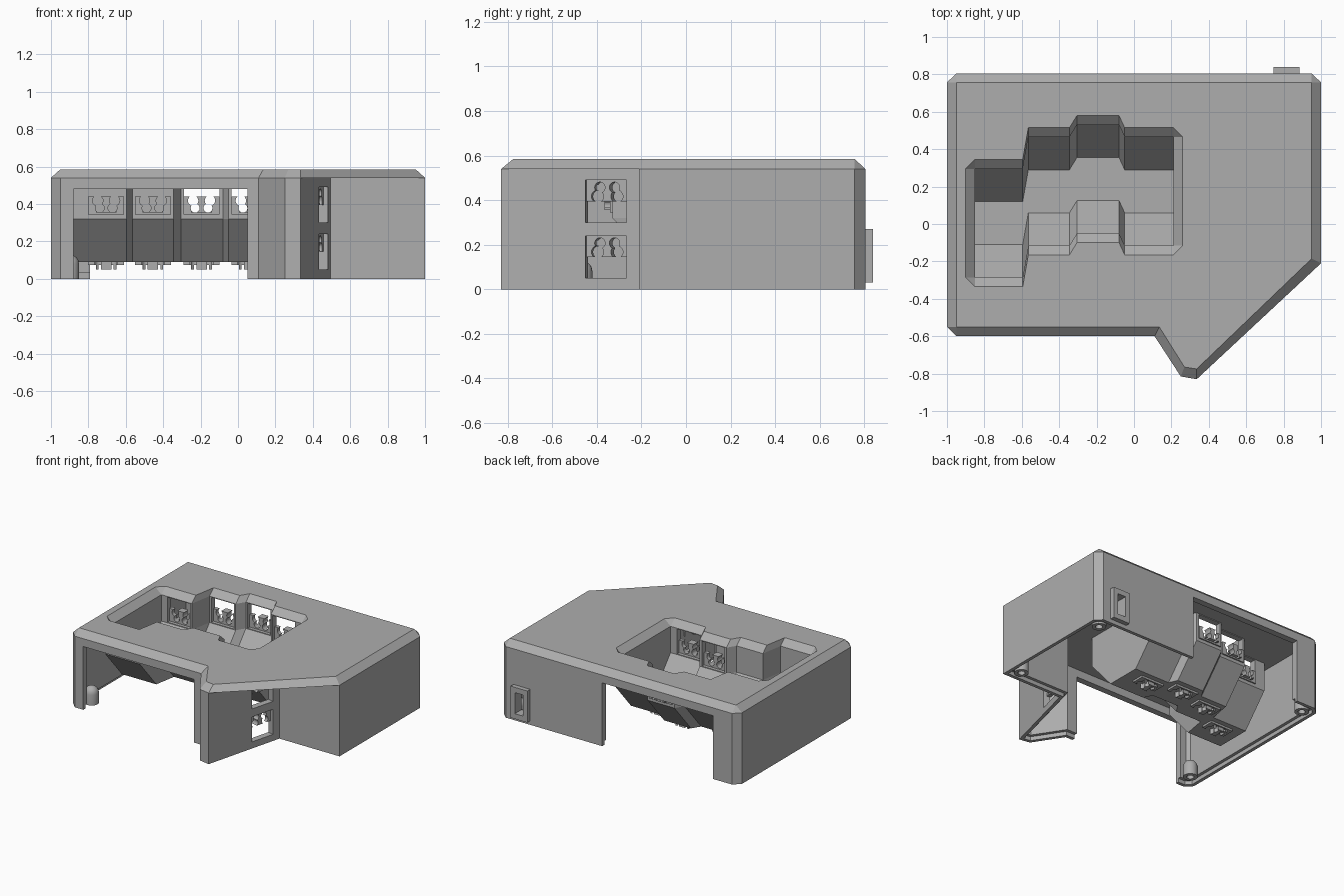
import bpy, bmesh, math
from mathutils import Matrix, Vector

if "Cube" in bpy.data.objects:
    bpy.data.objects.remove(bpy.data.objects["Cube"])

plastic = bpy.data.materials.new("grey_plastic")
plastic.use_nodes = True
GREY = (0.42, 0.42, 0.42, 1)
plastic.diffuse_color = GREY
plastic.node_tree.nodes["Principled BSDF"].inputs["Base Color"].default_value = GREY


def finish(bm, name):
    bmesh.ops.recalc_face_normals(bm, faces=bm.faces)
    mesh = bpy.data.meshes.new(name)
    bm.to_mesh(mesh)
    bm.free()
    mesh.materials.append(plastic)
    obj = bpy.data.objects.new(name, mesh)
    bpy.context.collection.objects.link(obj)
    return obj


def loft(name, loops):
    """Closed solid through a series of loops with equal point counts."""
    bm = bmesh.new()
    rings = [[bm.verts.new(p) for p in loop] for loop in loops]
    n = len(rings[0])
    for a, b in zip(rings, rings[1:]):
        for i in range(n):
            j = (i + 1) % n
            bm.faces.new((a[i], a[j], b[j], b[i]))
    bm.faces.new(rings[0])
    bm.faces.new(rings[-1])
    bmesh.ops.remove_doubles(bm, verts=bm.verts, dist=1e-5)
    return finish(bm, name)


def box(name, lo, hi, matrix=Matrix()):
    lo, hi = Vector(lo), Vector(hi)
    bm = bmesh.new()
    bmesh.ops.create_cube(bm, size=1)
    for v in bm.verts:
        v.co = matrix @ ((lo + hi) / 2 + v.co * (hi - lo))
    return finish(bm, name)


def cylinder(name, x, y, z0, z1, r):
    bm = bmesh.new()
    bmesh.ops.create_cone(bm, cap_ends=True, segments=24, radius1=r, radius2=r,
                          depth=z1 - z0, matrix=Matrix.Translation((x, y, (z0 + z1) / 2)))
    return finish(bm, name)


def combine(obj, others, operation="DIFFERENCE"):
    for other in others:
        mod = obj.modifiers.new("cut", "BOOLEAN")
        mod.operation, mod.solver, mod.object = operation, "EXACT", other
        bpy.context.view_layer.update()
        mesh = bpy.data.meshes.new_from_object(
            obj.evaluated_get(bpy.context.evaluated_depsgraph_get()))
        obj.modifiers.clear()
        obj.data = mesh
        bpy.data.objects.remove(other)


def inset(points, d):
    """Move every edge of a clockwise outline inward by d."""
    out = []
    for i, p in enumerate(points):
        p, a, b = Vector(p), Vector(points[i - 1]), Vector(points[(i + 1) % len(points)])
        n1, n2 = [Vector((e.y, -e.x)).normalized() for e in (p - a, b - p)]
        out.append(p + (n1 + n2) * d / (1 + n1.dot(n2)))
    return out


def at(points, z):
    return [(p[0], p[1], z) for p in points]


# Outlines, clockwise from the back right corner
EDGE, TOP = 0.54, 0.585
start = [(-1, 0.757), (-0.95, 0.805), (0.95, 0.805), (1, 0.757), (1, -0.21)]
end = [(0.335, -0.83), (0.25, -0.815), (0.11, -0.6), (-0.95, -0.6), (-1, -0.55)]
roof_low = start + end
roof_top = [(-0.95, 0.757)] * 2 + [(0.95, 0.757)] * 2 + [
    (0.95, -0.185), (0.335, -0.775), (0.27, -0.765), (0.135, -0.55)] + [(-0.95, -0.55)] * 2
wall_line = start + [(0.495, -0.21)] + end

# Finger columns: x start, x end, y shift
columns = [(-0.85, -0.595, -0.17), (-0.565, -0.345, 0), (-0.305, -0.08, 0.065), (-0.05, 0.21, 0)]
stations = [(x, c[2]) for c in columns for x in c[:2]]
x_min, x_max = stations[0][0], stations[-1][0]


def rim(grow):
    """Opening edge of the well, with cut corners as it grows."""
    back = [(x, 0.465 + dy + grow) for x, dy in stations]
    front = [(x, -0.115 + dy - grow) for x, dy in reversed(stations)]
    d0, d1 = stations[0][1], stations[-1][1]
    return (back + [(x_max + grow, 0.465 + d1), (x_max + grow, -0.115 + d1)] + front
            + [(x_min - grow, -0.115 + d0), (x_min - grow, 0.465 + d0)])


# Roof with chamfered edge and well opening
roof = loft("roof", [at(roof_low, EDGE), at(roof_top, TOP)])
combine(roof, [loft("rim_cutter", [at(rim(0), EDGE - 0.04), at(rim(0), EDGE),
                                   at(rim(0.075), EDGE + 0.0675)])])

# Outer walls with a base recess and the wide front and back openings
walls = loft("walls", [at(wall_line, 0), at(wall_line, EDGE)])
recess, inner = inset(wall_line, 0.025), inset(wall_line, 0.048)
combine(walls, [
    loft("cavity", [at(recess, -0.1), at(recess, 0.03), at(inner, 0.03), at(inner, 0.7)]),
    box("front_opening", (-0.88, -0.7, -0.1), (0.05, -0.5, 0.48)),
    box("back_opening", (-0.79, 0.7, -0.1), (0.14, 0.9, 0.48))])

# Finger well, a trough stepped from column to column
profile_in = [(0.465, 0.6), (0.465, 0.34), (0.29, 0.13), (0.06, 0.13), (-0.115, 0.34), (-0.115, 0.6)]
profile_out = [(0.51, EDGE), (0.51, 0.32), (0.31, 0.09), (0.04, 0.09), (-0.16, 0.32), (-0.16, EDGE)]


def trough(name, profile, side):
    places = [(x + (side if x == x_max else -side if x == x_min else 0), dy) for x, dy in stations]
    return loft(name, [[(x, y + dy, z) for y, z in profile] for x, dy in places])


well = trough("finger_well", profile_out, 0.035)
combine(well, [trough("well_cutter", profile_in, 0)])

# Switch socket: half plate and boss with two keyhole cut-outs
socket = box("switch_socket", (-0.096, 0, 0.025), (0.096, 0.096, 0.055))
combine(socket, [box("socket_boss", (-0.055, 0.0, 0.045), (0.055, 0.085, 0.08))], "UNION")
combine(socket, [cylinder("hole", s * x, y, -0.1, 0.2, r)
                 for s in (-1, 1) for x, y, r in ((0.045, 0.022, 0.028), (0.034, 0.062, 0.024))])


def frame(origin, across, up, depth):
    m = Matrix((across, up, depth)).transposed().to_4x4()
    m.translation = origin
    return m


right, up, back = Vector((1, 0, 0)), Vector((0, 0, 1)), Vector((0, 1, 0))
well_keys = []
for cx, (_, _, dy) in zip((-0.705, -0.455, -0.195, 0.06), columns):
    well_keys += [frame((cx, dy + 0.175, 0.13), right, back, -up),
                  frame((cx, dy + 0.465, 0.44), right, -up, back),
                  frame((cx, dy - 0.115, 0.44), right, -up, -back)]
foot, along = Vector((0.335, -0.83, 0)), Vector((0.16, 0.62, 0))
inward = Vector((-along.y, along.x, 0)).normalized()
thumb_keys = [frame(foot + along * ((y + 0.83) / along.y) + up * z, along.normalized(), up, inward)
              for y, z in ((-0.61, 0.275), (-0.36, 0.145), (-0.36, 0.395))]

for part, keys in ((well, well_keys), (walls, thumb_keys)):
    combine(part, [box("key_cutter", (-0.095, -0.095, -0.05), (0.095, 0.095, 0.1), k) for k in keys])
for k in well_keys + thumb_keys:
    bm = bmesh.new()
    bm.from_mesh(socket.data)
    bm.transform(k)
    finish(bm, "switch_socket")
bpy.data.objects.remove(socket)

# Cable port frame on the back
port = box("cable_port", (0.745, 0.77, 0.03), (0.885, 0.84, 0.27))
combine(port, [box("port_cutter", (0.78, 0.7, 0.07), (0.85, 0.9, 0.23))])
combine(walls, [box("port_cutter", (0.78, 0.7, 0.07), (0.85, 0.9, 0.23))])

# Domed screw posts in the corners
for x, y in ((0.91, 0.71), (-0.91, 0.71), (-0.9, -0.47), (0.91, -0.12)):
    rings = [(0.05, 0), (0.05, 0.08)] + [
        (0.05 * math.cos(a), 0.08 + 0.05 * math.sin(a)) for a in (0.4, 0.8, 1.2, 1.5)]
    turn = [i * math.tau / 24 for i in range(24)]
    post = loft("screw_post", [[(x + r * math.cos(t), y + r * math.sin(t), z) for t in turn]
                               for r, z in rings])
    combine(post, [cylinder("screw_hole", x, y, -0.1, 0.06, 0.025)])
    bpy.ops.object.select_all(action="DESELECT")
    post.select_set(True)
    bpy.context.view_layer.objects.active = post
    bpy.ops.object.shade_smooth_by_angle()
